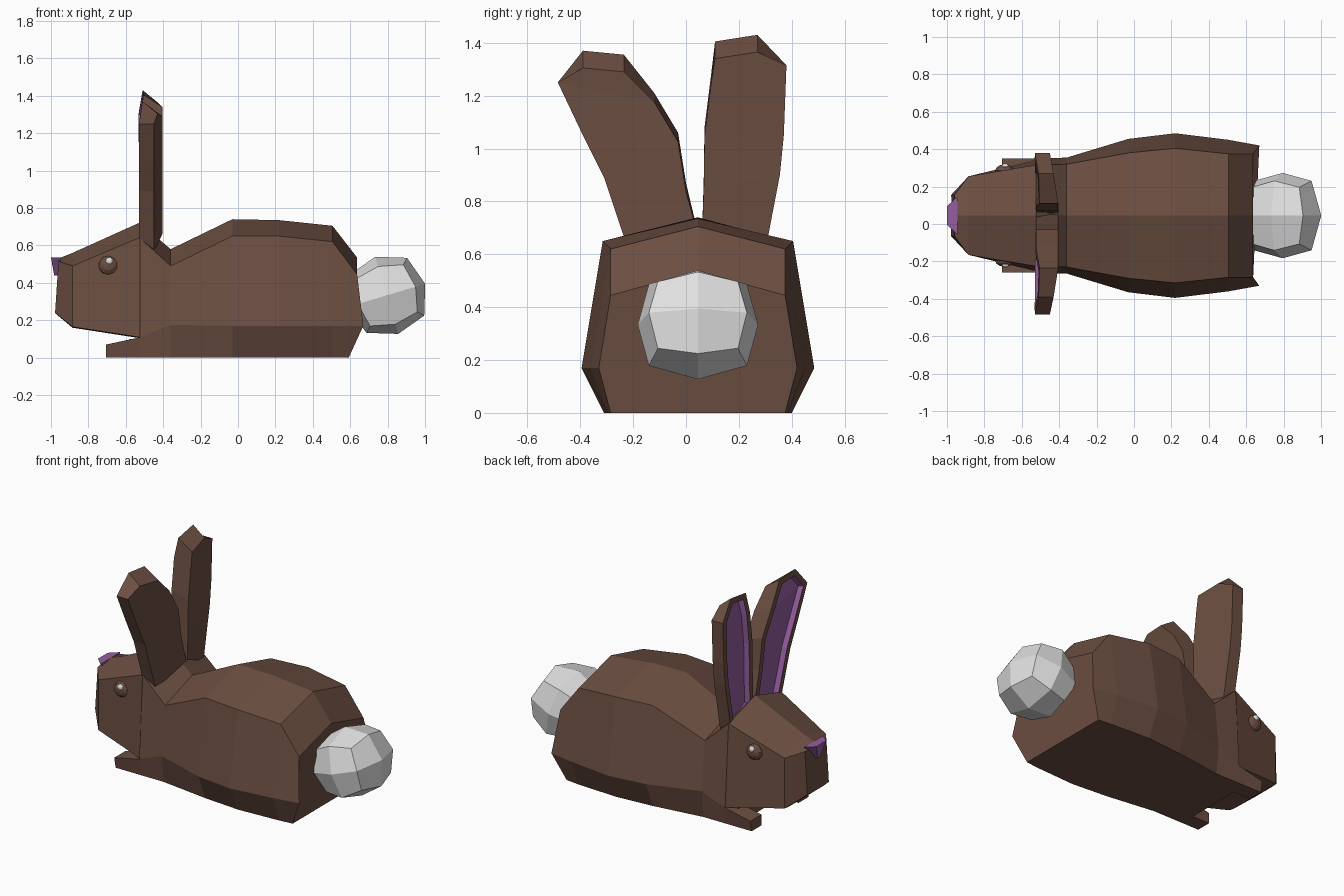
import bpy
import bmesh
from math import radians
from mathutils import Matrix, Vector

MID = 0.045  # y of the animal's own symmetry plane

if "Cube" in bpy.data.objects:
    bpy.data.objects.remove(bpy.data.objects["Cube"], do_unlink=True)


def material(name, colour):
    mat = bpy.data.materials.new(name)
    mat.use_nodes = True
    mat.diffuse_color = (*colour, 1)
    shader = mat.node_tree.nodes["Principled BSDF"]
    shader.inputs["Base Color"].default_value = (*colour, 1)
    shader.inputs["Roughness"].default_value = 0.9
    return mat


brown = material("brown fur", (0.15, 0.077, 0.054))
white = material("white fluff", (0.75, 0.75, 0.75))
purple = material("purple skin", (0.30, 0.11, 0.35))


def finish(name, bm, *materials):
    """Turn a bmesh into a flat-shaded object."""
    bmesh.ops.recalc_face_normals(bm, faces=bm.faces)
    mesh = bpy.data.meshes.new(name)
    bm.to_mesh(mesh)
    bm.free()
    for mat in materials:
        mesh.materials.append(mat)
    obj = bpy.data.objects.new(name, mesh)
    bpy.context.collection.objects.link(obj)
    return obj


def loft(bm, rings):
    """Skin equal-sized rings of points and cap both ends; returns rows of faces."""
    rows = [[bm.verts.new(p) for p in ring] for ring in rings]
    count = len(rows[0])
    sides = []
    for a, b in zip(rows, rows[1:]):
        sides.append([bm.faces.new((a[i], a[(i + 1) % count], b[(i + 1) % count], b[i]))
                      for i in range(count)])
    bm.faces.new(rows[0])
    bm.faces.new(rows[-1])
    return sides


# Body and head: one loft from snout to rump
def section(x, ridge, shoulder, side, base, side_shift=0, base_shift=0):
    half = [(x, *shoulder), (x + side_shift, *side), (x + base_shift, *base)]
    right = [(px, MID - w, z) for px, w, z in half]
    left = [(px, MID + w, z) for px, w, z in reversed(half)]
    return [(x, MID, ridge)] + right + left


bm = bmesh.new()
loft(bm, [
    section(-0.96, 0.53, (0.11, 0.515), (0.11, 0.24), (0.08, 0.235), -0.018, -0.015),
    section(-0.885, 0.56, (0.21, 0.49), (0.21, 0.165), (0.17, 0.16)),
    section(-0.53, 0.72, (0.27, 0.64), (0.295, 0.11), (0.24, 0.105)),
    section(-0.525, 0.72, (0.27, 0.64), (0.305, 0.11), (0.29, 0)),
    section(-0.36, 0.58, (0.275, 0.49), (0.31, 0.175), (0.29, 0)),
    section(-0.03, 0.74, (0.335, 0.65), (0.41, 0.17), (0.335, 0)),
    section(0.22, 0.735, (0.36, 0.65), (0.44, 0.17), (0.355, 0)),
    section(0.505, 0.705, (0.33, 0.62), (0.405, 0.17), (0.34, 0)),
    section(0.637, 0.535, (0.33, 0.445), (0.375, 0.17), (0.33, 0), 0.033, -0.045),
])
finish("body", bm, brown)

# Front paws
for name, s in (("right", -1), ("left", 1)):
    bm = bmesh.new()
    loft(bm, [[(x, MID + s * w, z) for w, z in ((0.19, 0), (0.29, 0), (0.305, top), (0.19, top))]
              for x, top in ((-0.705, 0.07), (-0.51, 0.112))])
    finish(name + "_front_paw", bm, brown)
# Chest between the paws
bm = bmesh.new()
loft(bm, [[(x, MID + w, z) for w, z in ((-0.25, 0), (0.25, 0), (0.25, 0.1), (-0.25, 0.1))]
          for x in (-0.58, -0.51)])
finish("chest", bm, brown)


# Ears: rows of (outer y, z) and (inner y, z), with a recessed purple inside
def ear(name, rows):
    bm = bmesh.new()
    rings = []
    for i, ((oy, oz), (iy, iz)) in enumerate(rows):
        drop = 0.065 if i == len(rows) - 1 else 0.035 if i else 0
        tip = 0.02 if i == len(rows) - 1 else 0
        rings.append([(-0.53 + tip, oy, oz), (-0.45 + tip, oy, oz - drop * tip * 50),
                      (-0.405, iy, iz - drop), (-0.525 + tip, iy, iz)])
    front = [row[3] for row in loft(bm, rings)]
    bmesh.ops.recalc_face_normals(bm, faces=bm.faces)
    bmesh.ops.inset_region(bm, faces=front, thickness=0.035, depth=0, use_even_offset=True)
    walls = bmesh.ops.inset_region(bm, faces=front, thickness=0.012, depth=-0.03,
                                   use_even_offset=True)["faces"]
    for face in front + walls:
        face.material_index = 1
    finish(name, bm, brown, purple)


ear("right_ear", [((-0.2, 0.56), (0.05, 0.66)), ((-0.31, 0.89), (0.0, 0.87)),
                  ((-0.39, 1.05), (-0.03, 1.06)), ((-0.485, 1.25), (-0.12, 1.21)),
                  ((-0.39, 1.37), (-0.235, 1.355))])
ear("left_ear", [((0.29, 0.56), (0.06, 0.66)), ((0.355, 0.9), (0.067, 0.88)),
                 ((0.37, 1.05), (0.07, 1.08)), ((0.38, 1.315), (0.095, 1.28)),
                 ((0.27, 1.43), (0.11, 1.405))])

# Tail: rounded, once-divided cube tilted upward
bm = bmesh.new()
bmesh.ops.create_cube(bm, size=2)
bmesh.ops.subdivide_edges(bm, edges=bm.edges[:], cuts=1, use_grid_fill=True)
for v in bm.verts:
    pole = v.co.length < 1.1
    v.co = v.co.normalized() * (0.215 if pole else 0.228)
    v.co.y *= 1.06 if pole else 1.15
bm.transform(Matrix.Translation((0.795, MID, 0.333)) @ Matrix.Rotation(radians(-16.6), 4, "Y"))
finish("tail", bm, white)

# Nose: wedge narrowing downward
bm = bmesh.new()
loft(bm, [[(x, MID + w, z) for x, w in ((back, wide), (back, -wide), (tip, -slim), (tip, slim))]
          for back, wide, tip, slim, z in ((-0.945, 0.1, -1.0, 0.05, 0.535),
                                           (-0.95, 0.02, -0.983, 0.012, 0.44))])
finish("nose", bm, purple)


# Eyes with a small highlight
def bead(name, centre, radius, depth, mat):
    bm = bmesh.new()
    bmesh.ops.create_uvsphere(bm, u_segments=10, v_segments=6, radius=1)
    bm.transform(Matrix.Translation(centre) @ Matrix.Diagonal((radius, depth, radius, 1))
                 @ Matrix.Rotation(radians(90), 4, "X"))
    finish(name, bm, mat)


for name, s in (("right", -1), ("left", 1)):
    bead(name + "_eye", Vector((-0.692, MID + s * 0.24, 0.493)), 0.053, 0.034, brown)
    bead(name + "_eye_highlight", Vector((-0.688, MID + s * 0.262, 0.516)), 0.021, 0.017, white)
